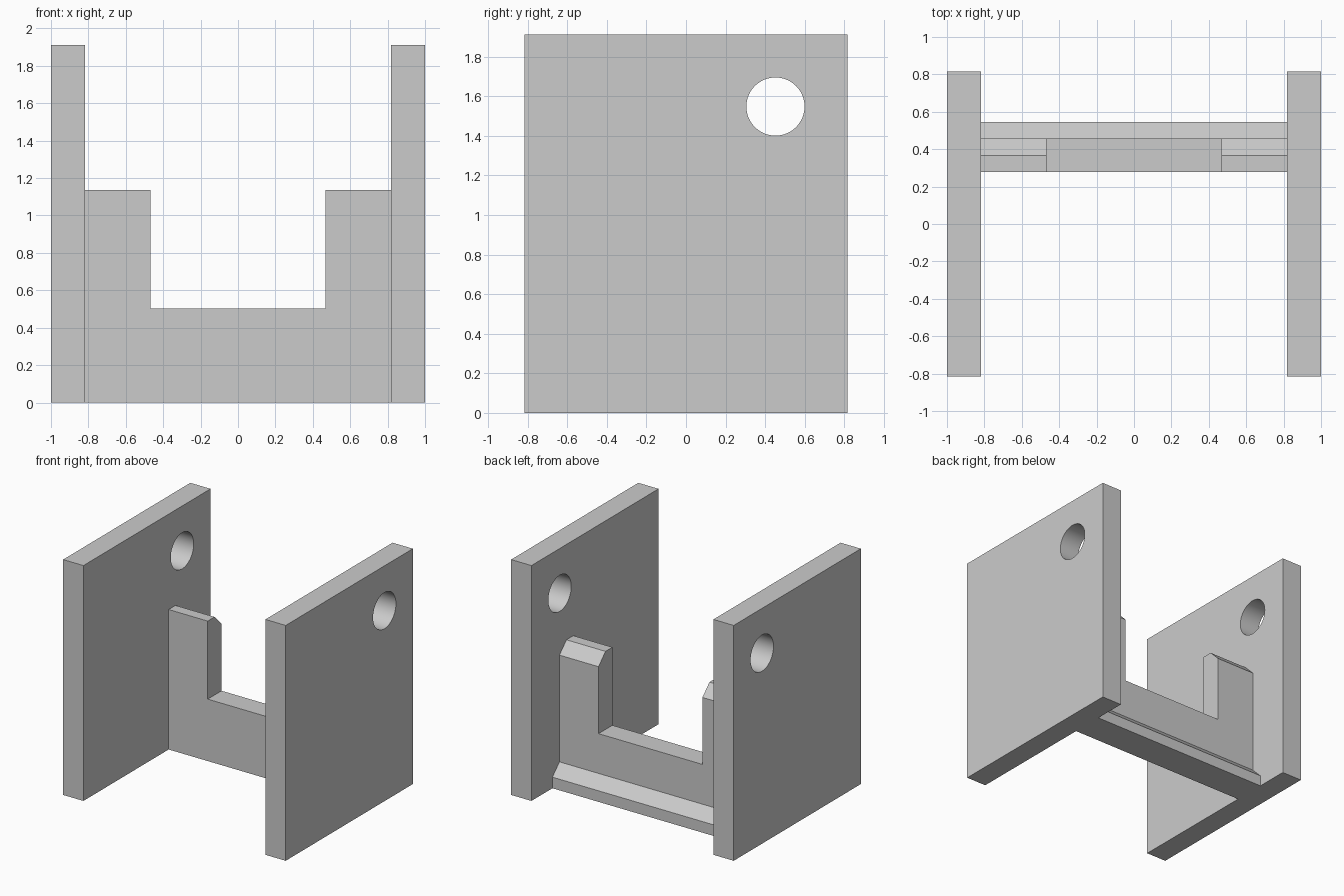
import bpy
import bmesh
import math

cube = bpy.data.objects.get("Cube")
if cube:
    bpy.data.objects.remove(cube, do_unlink=True)

HALF_X, HALF_Y, HEIGHT = 1.0, 0.816, 1.912
INNER_X = 0.818                      # inner face of each side panel
HOLE_Y, HOLE_Z, HOLE_R = 0.452, 1.548, 0.147

grey = bpy.data.materials.new("light grey")
grey.use_nodes = True
grey.diffuse_color = (0.6, 0.6, 0.6, 1)
grey.node_tree.nodes["Principled BSDF"].inputs["Base Color"].default_value = grey.diffuse_color


def extrude_profile(name, profile, x0, x1):
    """Solid from a (y, z) outline swept along x."""
    bm = bmesh.new()
    face = bm.faces.new([bm.verts.new((x0, y, z)) for y, z in profile])
    swept = bmesh.ops.extrude_face_region(bm, geom=[face])["geom"]
    verts = [v for v in swept if isinstance(v, bmesh.types.BMVert)]
    bmesh.ops.translate(bm, verts=verts, vec=(x1 - x0, 0, 0))
    bmesh.ops.recalc_face_normals(bm, faces=bm.faces)
    mesh = bpy.data.meshes.new(name)
    bm.to_mesh(mesh)
    bm.free()
    mesh.materials.append(grey)
    obj = bpy.data.objects.new(name, mesh)
    bpy.context.collection.objects.link(obj)
    return obj


def rectangle(y0, y1, z0, z1):
    return [(y0, z0), (y1, z0), (y1, z1), (y0, z1)]


def cut(obj, cutter):
    """Subtract the cutter, then discard it."""
    mod = obj.modifiers.new("cut", "BOOLEAN")
    mod.operation = "DIFFERENCE"
    mod.solver = "EXACT"
    mod.object = cutter
    bpy.ops.object.select_all(action="DESELECT")
    bpy.context.view_layer.objects.active = obj
    obj.select_set(True)
    bpy.ops.object.modifier_apply(modifier=mod.name)
    bpy.data.objects.remove(cutter, do_unlink=True)
    bpy.ops.object.shade_smooth_by_angle(angle=math.radians(30))


# Side panels, each with a round hole near the upper back corner
SIDES = 64
circle = [(HOLE_Y + HOLE_R * math.cos(math.tau * i / SIDES),
           HOLE_Z + HOLE_R * math.sin(math.tau * i / SIDES)) for i in range(SIDES)]
for side, sign in (("left", 1), ("right", -1)):
    panel = extrude_profile(side + "_side_panel", rectangle(-HALF_Y, HALF_Y, 0, HEIGHT),
                            sign * INNER_X, sign * HALF_X)
    cut(panel, extrude_profile("hole_cutter", circle, sign * 0.7, sign * 1.1))

# Cross wall with sloped foot and chamfered top, notched in the middle
FRONT, BACK, TOP, CHAMFER = 0.278, 0.456, 1.137, 0.09
wall_profile = [
    (FRONT, 0), (BACK + CHAMFER, 0), (BACK + CHAMFER, CHAMFER), (BACK, 2 * CHAMFER),
    (BACK, TOP - CHAMFER), (BACK - CHAMFER, TOP), (FRONT, TOP),
]
wall = extrude_profile("cross_wall", wall_profile, -INNER_X, INNER_X)
cut(wall, extrude_profile("notch_cutter", rectangle(0, 0.8, 0.503, 1.5), -0.467, 0.467))
